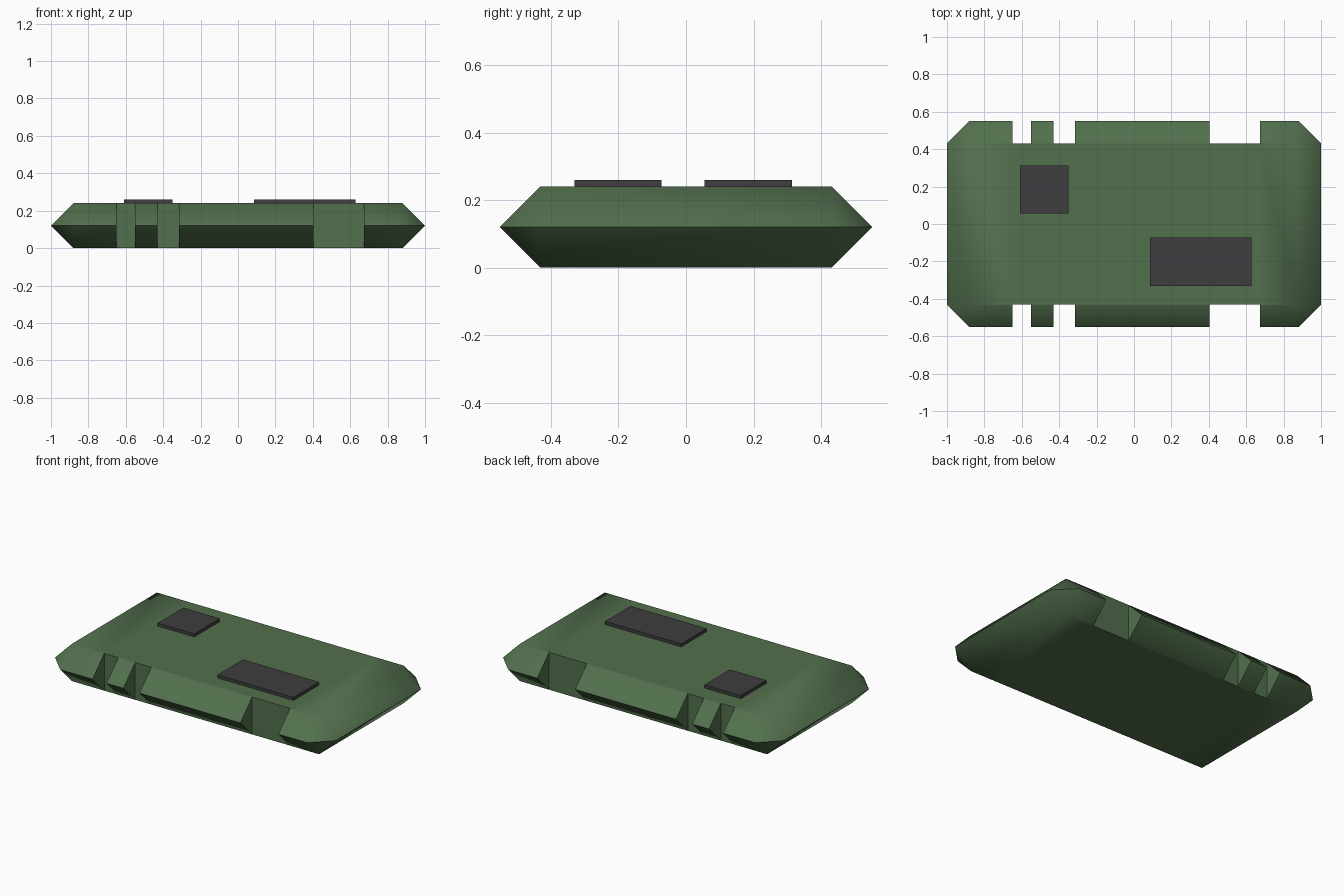
import bpy, bmesh, math

if "Cube" in bpy.data.objects:
    bpy.data.objects.remove(bpy.data.objects["Cube"])

X, Y, H, C = 1.0, 0.552, 0.24, 0.12   # half length, half width, height, chamfer
CHIP_TOP = 0.26


def material(name, rgb):
    m = bpy.data.materials.new(name)
    m.diffuse_color = (*rgb, 1)
    m.use_nodes = True
    m.node_tree.nodes["Principled BSDF"].inputs["Base Color"].default_value = m.diffuse_color
    return m


def box(name, x0, x1, y0, y1, z0, z1, mat=None):
    bpy.ops.mesh.primitive_cube_add(size=1)
    o = bpy.context.object
    o.name = name
    for v in o.data.vertices:
        v.co = (x0 + (v.co.x + .5) * (x1 - x0),
                y0 + (v.co.y + .5) * (y1 - y0),
                z0 + (v.co.z + .5) * (z1 - z0))
    if mat:
        o.data.materials.append(mat)
    return o


green = material("board_green", (0.085, 0.16, 0.075))
dark = material("chip_grey", (0.05, 0.047, 0.05))

# Board: block whose chamfers meet in a ridge at mid height
bm = bmesh.new()
for sx in (-1, 1):
    for sy in (-1, 1):
        for p in ((X - C, Y - C, 0), (X - C, Y - C, H), (X, Y - C, H / 2), (X - C, Y, H / 2)):
            bm.verts.new((sx * p[0], sy * p[1], p[2]))
bmesh.ops.convex_hull(bm, input=bm.verts)
bmesh.ops.dissolve_limit(bm, angle_limit=0.02, verts=bm.verts, edges=bm.edges)
bmesh.ops.recalc_face_normals(bm, faces=bm.faces)
mesh = bpy.data.meshes.new("board")
bm.to_mesh(mesh)
bm.free()
board = bpy.data.objects.new("board", mesh)
bpy.context.collection.objects.link(board)
mesh.materials.append(green)

# Notches cut into both long edges
inner = Y - C - 0.0005
for x0, x1 in ((-0.65, -0.55), (-0.43, -0.315), (0.403, 0.673)):
    for side in (-1, 1):
        ys = sorted((side * inner, side * (Y + 0.2)))
        cutter = box("notch_cutter", x0, x1, *ys, -0.1, H + 0.1, green)
        cutter.hide_render = True
        mod = board.modifiers.new("notch", 'BOOLEAN')
        mod.operation = 'DIFFERENCE'
        mod.solver = 'EXACT'
        mod.object = cutter
        bpy.ops.object.select_all(action='DESELECT')
        bpy.context.view_layer.objects.active = board
        board.select_set(True)
        bpy.ops.object.modifier_apply(modifier=mod.name)
        bpy.data.objects.remove(cutter)

# Soft shading over the chamfers, sharp ridge and notches
bpy.ops.object.shade_smooth_by_angle(angle=math.radians(50))

# Chips on the top face
box("square_chip", -0.61, -0.35, 0.055, 0.314, H - 0.01, CHIP_TOP, dark)
box("long_chip", 0.085, 0.627, -0.331, -0.072, H - 0.01, CHIP_TOP, dark)
